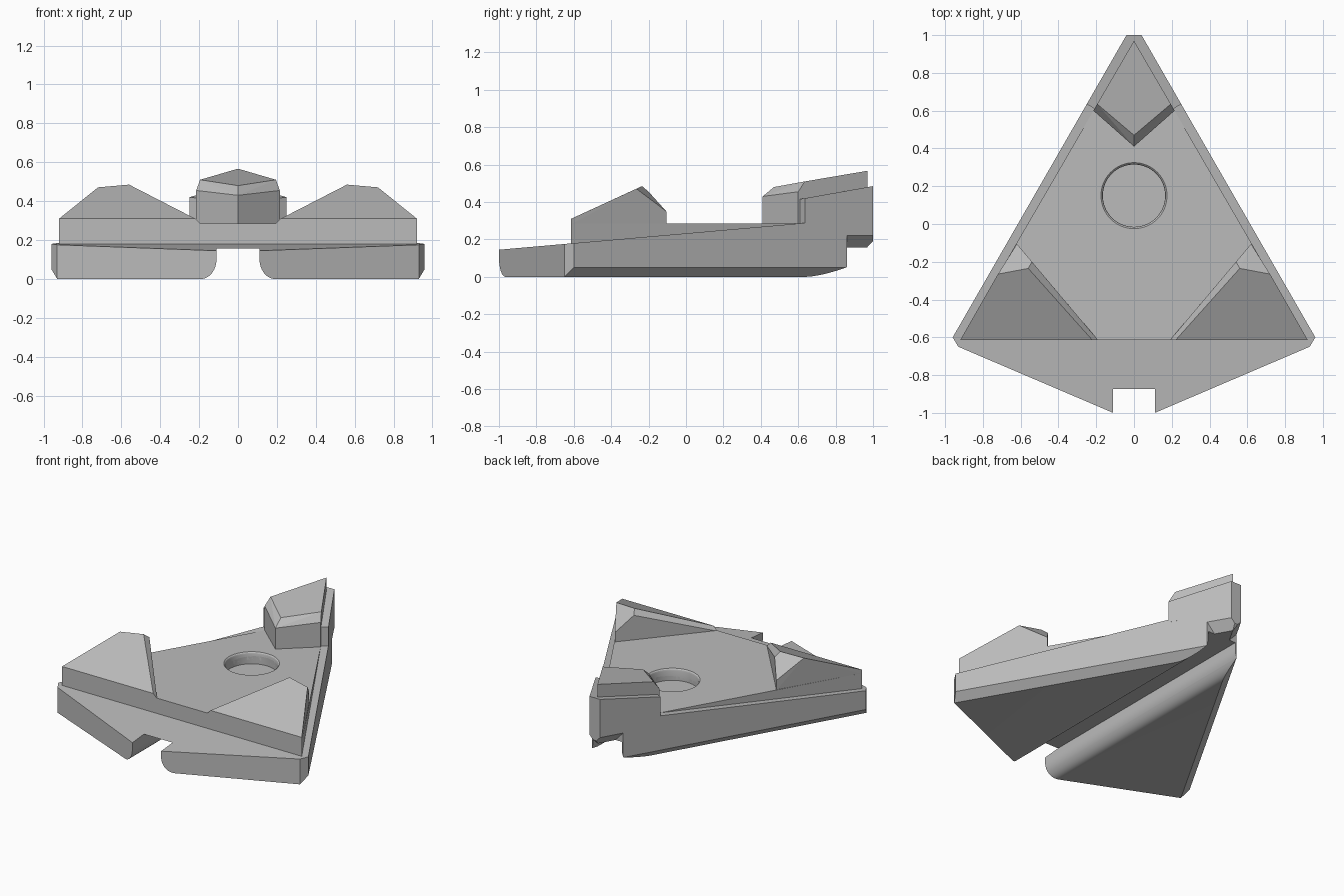
import bpy, bmesh
from math import cos, sin, pi, radians

cube = bpy.data.objects.get("Cube")
if cube:
    bpy.data.objects.remove(cube)

grey = bpy.data.materials.new("plain grey")
grey.use_nodes = True
GREY = (0.5, 0.5, 0.5, 1)
grey.diffuse_color = GREY
grey.node_tree.nodes["Principled BSDF"].inputs["Base Color"].default_value = GREY


def finish(name, bm, helper=False):
    bmesh.ops.recalc_face_normals(bm, faces=bm.faces)
    mesh = bpy.data.meshes.new(name)
    bm.to_mesh(mesh)
    bm.free()
    obj = bpy.data.objects.new(name, mesh)
    bpy.context.collection.objects.link(obj)
    mesh.materials.append(grey)
    obj.hide_render = helper
    return obj


def both(points):
    """Points plus their mirror images across x = 0."""
    return points + [(-x, y, z) for x, y, z in points if x]


def hull(name, points, helper=False):
    """Convex faceted solid around the points."""
    bm = bmesh.new()
    for p in points:
        bm.verts.new(p)
    bmesh.ops.convex_hull(bm, input=bm.verts)
    bmesh.ops.dissolve_limit(bm, angle_limit=radians(1.5), verts=bm.verts, edges=bm.edges)
    return finish(name, bm, helper)


def cut(obj, cutters):
    for c in cutters:
        mod = obj.modifiers.new("cut", 'BOOLEAN')
        mod.operation = 'DIFFERENCE'
        mod.solver = 'EXACT'
        mod.object = c
    bpy.ops.object.select_all(action='DESELECT')
    bpy.context.view_layer.objects.active = obj
    obj.select_set(True)
    for mod in list(obj.modifiers):
        bpy.ops.object.modifier_apply(modifier=mod.name)
    bpy.ops.object.shade_smooth_by_angle(angle=radians(25))


def edge_x(y):
    """Half width of the triangular outline."""
    return 0.04 + 0.575 * (1 - y)


def ledge_z(y):
    """Height of the tilted lower deck."""
    return 0.145 + 0.0875 * (y + 1)


# Wedge-shaped base with bevelled long sides
outline = [(0.04, 1), (0.96, -0.6), (0.93, -0.65), (0.11, -1)]
base = hull("base", both(
    [(x, y, ledge_z(y)) for x, y in outline]
    + [(0.04, 1, 0.05), (0.96, -0.6, 0.05)]
    + [(0.93, -0.65, 0), (0.11, -1, 0), (0, 0.967, 0)]))

# Flat raised deck
deck = hull("deck", both([(x, y, z) for z in (0.17, 0.285)
                          for x, y in ((0.92, -0.615), (0, 0.97))]))

# Round socket cutter with an eased rim
bm = bmesh.new()
profile = [(0, 0.205), (0.165, 0.205), (0.165, 0.27), (0.168, 0.279), (0.176, 0.286), (0.176, 0.5), (0, 0.5)]
verts = [bm.verts.new((r, 0, z)) for r, z in profile]
edges = [bm.edges.new(pair) for pair in zip(verts, verts[1:])]
bmesh.ops.spin(bm, geom=verts + edges, angle=2 * pi, steps=64, axis=(0, 0, 1), cent=(0, 0, 0))
bmesh.ops.remove_doubles(bm, verts=bm.verts, dist=0.0005)
bmesh.ops.translate(bm, verts=bm.verts, vec=(0, 0.15, 0))
socket = finish("socket_cutter", bm, True)

# Lengthwise channel cutter with flared, rounded lower sides
side = [(0.11, 0.156)]
for i in range(13):
    a = pi / 2 * i / 12
    side.append((0.19 - 0.08 * cos(a), 0.105 * (1 - sin(a))))
side.append((0.19, -0.1))
bm = bmesh.new()
ring = side + [(-x, z) for x, z in reversed(side)]
face = bm.faces.new([bm.verts.new((x, -1.2, z)) for x, z in ring])
made = bmesh.ops.extrude_face_region(bm, geom=[face])["geom"]
bmesh.ops.translate(bm, vec=(0, 2.4, 0), verts=[g for g in made if isinstance(g, bmesh.types.BMVert)])
channel = finish("channel_cutter", bm, True)

# Step under the rear tip
step = hull("step_cutter", both([(0.5, y, z) for y in (0.86, 1.2) for z in (-0.1, 0.22)]), True)

cut(base, [socket, channel, step])
cut(deck, [socket])
for helper in (socket, channel, step):
    bpy.data.objects.remove(helper)

# Bevelled rear tip
hull("rear_tip", both(
    [(edge_x(0.86), 0.86, z) for z in (0.22, 0.3)]
    + [(0.04, 1, z) for z in (0.22, 0.3)]
    + [(0.012, 1, 0.19), (edge_x(0.86) - 0.06, 0.86, 0.156), (0, 0.967, 0.156)]))

# Rear shoulder and the V-fronted block that rises from it
hull("rear_shoulder", both(
    [(0.25, 0.635, 0.27), (0.21, 0.61, 0.27), (0.04, 1, 0.27)]
    + [(0.25, 0.635, 0.42), (0.21, 0.61, 0.416), (0.04, 1, 0.485)]))
hull("rear_block", both(
    [(0, 0.41, 0.28), (0.215, 0.6, 0.28), (0, 0.97, 0.28)]
    + [(0, 0.41, 0.43), (0.215, 0.6, 0.455)]
    + [(0, 0.47, 0.48), (0.195, 0.635, 0.51), (0, 0.97, 0.567)]))

# Sloped front pads
pad = [(0.92, -0.615, 0.28), (0.62, -0.105, 0.28), (0.19, -0.615, 0.28),
       (0.92, -0.615, 0.31), (0.22, -0.615, 0.31), (0.56, -0.235, 0.485),
       (0.72, -0.265, 0.471), (0.54, -0.2, 0.455), (0.62, -0.105, 0.35)]
for name, s in (("left_pad", 1), ("right_pad", -1)):
    hull(name, [(s * x, y, z) for x, y, z in pad])
